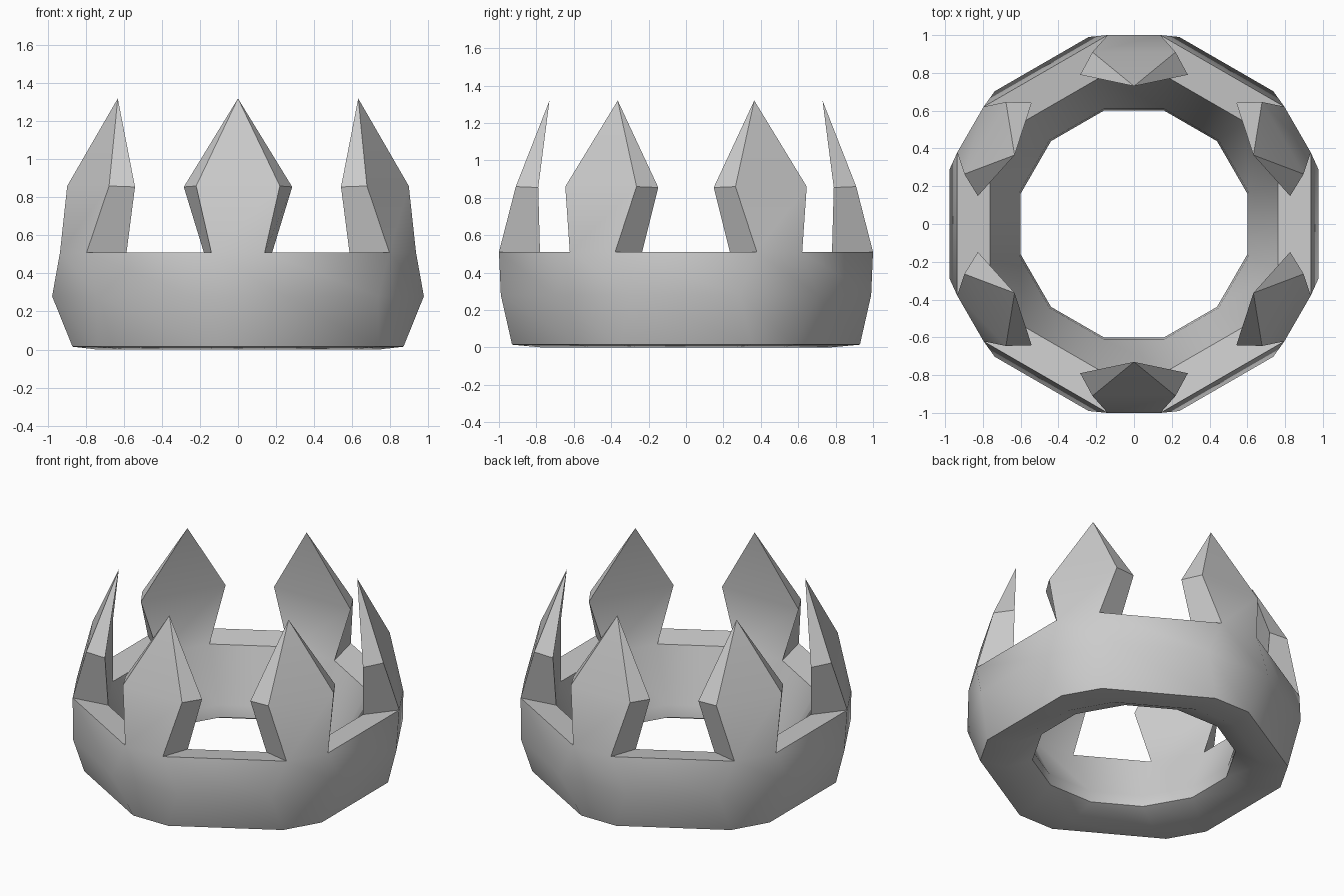
import bpy, bmesh, math

cube = bpy.data.objects.get("Cube")
if cube:
    bpy.data.objects.remove(cube, do_unlink=True)

SPIKES = 6

grey = bpy.data.materials.new("plain grey")
grey.use_nodes = True
grey.diffuse_color = (0.6, 0.6, 0.6, 1)
grey.node_tree.nodes["Principled BSDF"].inputs["Base Color"].default_value = (0.6, 0.6, 0.6, 1)

# Band cross-section, from the top outer edge under and round to the top inner edge:
# (radius, half width below each spike, height)
band = [(1.0, 0.14, 0.51), (0.99, 0.24, 0.28), (0.93, 0.13, 0.015), (0.77, 0.15, 0.0),
        (0.60, 0.16, 0.07), (0.61, 0.16, 0.15), (0.78, 0.172, 0.485)]
outer_shoulder = (0.91, 0.22, 0.86)
inner_shoulder = (0.79, 0.285, 0.855)
tip_radius, tip_height = 0.73, 1.32

bm = bmesh.new()


def point(angle, radius, side, height):
    c, s = math.cos(angle), math.sin(angle)
    return bm.verts.new((radius * c - side * s, radius * s + side * c, height))


def pair(angle, spec):
    radius, half, height = spec
    return [point(angle, radius, -half, height), point(angle, radius, half, height)]


angles = [math.tau * i / SPIKES - math.pi / 2 for i in range(SPIKES)]
rings = [[v for a in angles for v in pair(a, spec)] for spec in band]

# Band walls
count = 2 * SPIKES
for upper, lower in zip(rings, rings[1:]):
    for i in range(count):
        j = (i + 1) % count
        bm.faces.new((upper[i], lower[i], lower[j], upper[j]))

outer, inner = rings[0], rings[-1]
for k, angle in enumerate(angles):
    a, b = 2 * k, 2 * k + 1
    c = (b + 1) % count
    # Flat ledge between this spike and the next
    bm.faces.new((outer[b], outer[c], inner[c], inner[b]))
    # Spike rising from the band
    ol, orr = pair(angle, outer_shoulder)
    il, ir = pair(angle, inner_shoulder)
    tip = point(angle, tip_radius, 0, tip_height)
    bm.faces.new((outer[a], outer[b], orr, ol))
    bm.faces.new((inner[b], inner[a], il, ir))
    bm.faces.new((outer[b], inner[b], ir, orr))
    bm.faces.new((inner[a], outer[a], ol, il))
    for p, q in ((ol, orr), (orr, ir), (ir, il), (il, ol)):
        bm.faces.new((p, q, tip))

bmesh.ops.recalc_face_normals(bm, faces=bm.faces)
mesh = bpy.data.meshes.new("crown")
bm.to_mesh(mesh)
bm.free()
mesh.materials.append(grey)

crown = bpy.data.objects.new("crown", mesh)
bpy.context.collection.objects.link(crown)
bpy.context.view_layer.objects.active = crown
crown.select_set(True)
bpy.ops.object.shade_smooth_by_angle(angle=math.radians(40))
